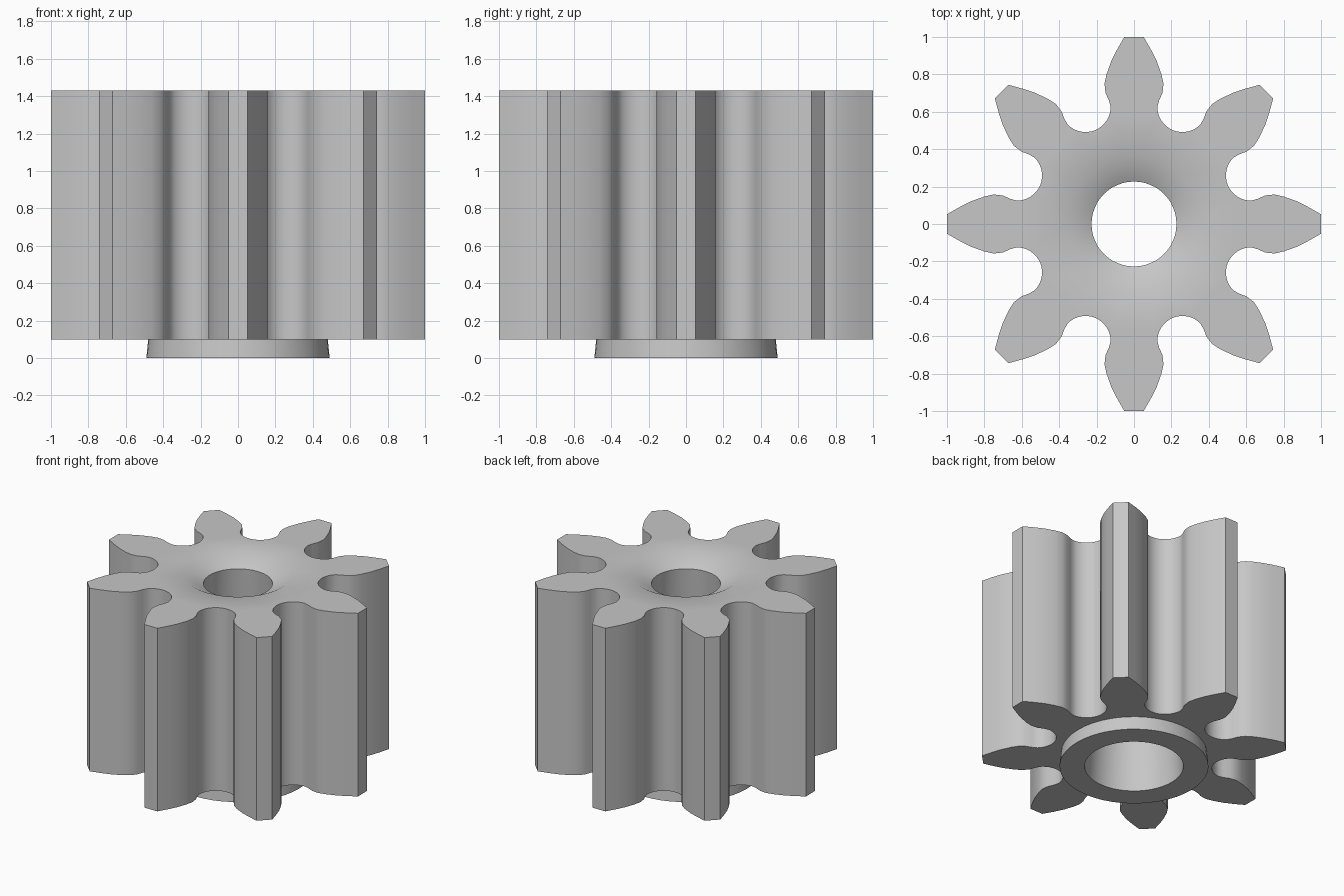
import bpy
import bmesh
import math
from mathutils import Vector, Matrix

cube = bpy.data.objects.get("Cube")
if cube:
    bpy.data.objects.remove(cube)

TEETH = 8
TOP, BASE = 1.43, 0.10
SEGMENTS = 48

# Plain grey metal
steel = bpy.data.materials.new("grey_steel")
steel.use_nodes = True
steel.diffuse_color = (0.57, 0.57, 0.57, 1)
steel.node_tree.nodes["Principled BSDF"].inputs["Base Color"].default_value = steel.diffuse_color


def half_tooth():
    """Right flank of the tooth on +y, from the tip to the middle of the gap."""
    points = [(0.052, 1.0), (0.092, 0.93), (0.122, 0.87), (0.147, 0.80),
              (0.158, 0.75), (0.152, 0.70), (0.134, 0.66)]
    # round root fillet, centred on the gap's line of symmetry
    gap = math.pi / TEETH
    centre, radius = 0.677, 0.134
    cx, cy = centre * math.sin(gap), centre * math.cos(gap)
    steps = 8
    for i in range(steps + 1):
        a = math.pi + (math.pi / 2 - gap) * i / steps
        points.append((cx + radius * math.cos(a), cy + radius * math.sin(a)))
    return points


def gear_outline():
    flank = half_tooth()
    # left flank mirrored; its gap midpoint belongs to the neighbouring tooth
    tooth = [(-x, y) for x, y in reversed(flank[:-1])] + flank
    outline = []
    for t in range(TEETH):
        turn = Matrix.Rotation(-2 * math.pi * t / TEETH, 2)
        outline += [turn @ Vector(p) for p in tooth]
    return outline


def circle(radius):
    steps = [2 * math.pi * i / SEGMENTS for i in range(SEGMENTS)]
    return [Vector((radius * math.sin(a), radius * math.cos(a))) for a in steps]


bm = bmesh.new()


def loop(points, z):
    return [bm.verts.new((p.x, p.y, z)) for p in points]


def bridge(a, b):
    for i in range(len(a)):
        j = (i + 1) % len(a)
        bm.faces.new((a[i], a[j], b[j], b[i]))


def cap(outer, inner):
    edges = []
    for ring in (outer, inner):
        for i, v in enumerate(ring):
            w = ring[(i + 1) % len(ring)]
            edges.append(bm.edges.get((v, w)) or bm.edges.new((v, w)))
    bmesh.ops.triangle_fill(bm, edges=edges, use_beauty=True)


# Toothed wall
outline = gear_outline()
teeth_top, teeth_base = loop(outline, TOP), loop(outline, BASE)
bridge(teeth_top, teeth_base)

# Collar, tapered bore and shallow countersink
rings = [loop(circle(r), z) for r, z in
         ((0.48, BASE), (0.49, 0), (0.325, 0), (0.227, TOP - 0.07), (0.36, TOP))]
for lower, upper in zip(rings, rings[1:]):
    bridge(lower, upper)

# Flat end faces
cap(teeth_top, rings[-1])
cap(teeth_base, rings[0])

bmesh.ops.recalc_face_normals(bm, faces=bm.faces[:])
mesh = bpy.data.meshes.new("pinion_gear")
bm.to_mesh(mesh)
bm.free()
mesh.materials.append(steel)
gear = bpy.data.objects.new("pinion_gear", mesh)
bpy.context.collection.objects.link(gear)

bpy.ops.object.select_all(action='DESELECT')
gear.select_set(True)
bpy.context.view_layer.objects.active = gear
bpy.ops.object.shade_smooth_by_angle(angle=math.radians(30))
